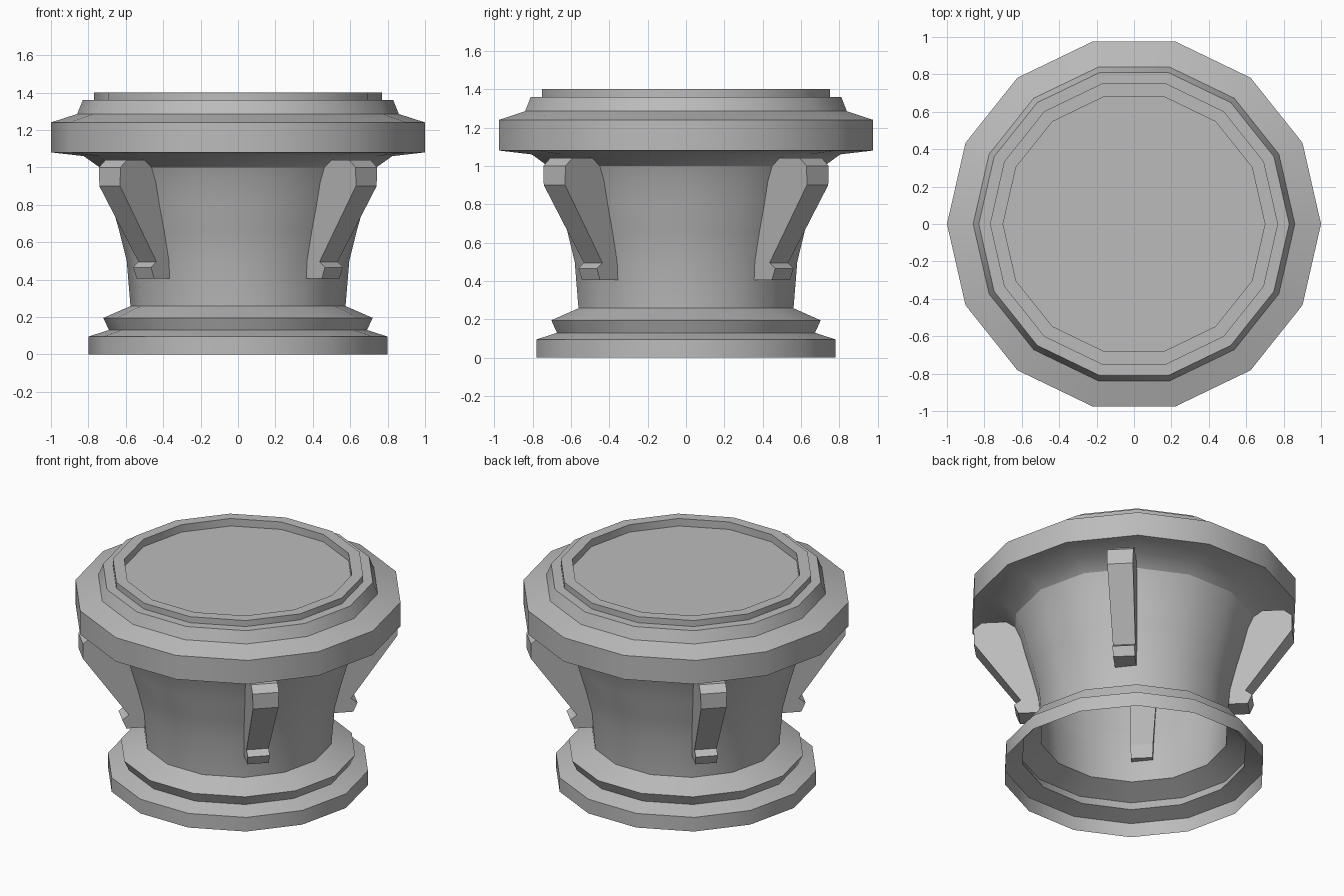
import bpy, bmesh, math
from mathutils import Vector

if "Cube" in bpy.data.objects:
    bpy.data.objects.remove(bpy.data.objects["Cube"])

SIDES = 14

stone = bpy.data.materials.new("grey stone")
stone.diffuse_color = (0.5, 0.5, 0.5, 1)
stone.use_nodes = True
stone.node_tree.nodes["Principled BSDF"].inputs["Base Color"].default_value = stone.diffuse_color


def finish(bm, name):
    bmesh.ops.recalc_face_normals(bm, faces=bm.faces)
    mesh = bpy.data.meshes.new(name)
    bm.to_mesh(mesh)
    bm.free()
    mesh.materials.append(stone)
    ob = bpy.data.objects.new(name, mesh)
    bpy.context.collection.objects.link(ob)
    bpy.ops.object.select_all(action='DESELECT')
    ob.select_set(True)
    bpy.context.view_layer.objects.active = ob
    return ob


def lathe(name, profile, cap=False):
    """Turn a (radius, height) profile into an open 14-sided shell."""
    bm = bmesh.new()
    rings = []
    for r, z in profile:
        rings.append([bm.verts.new((r * math.cos(2 * math.pi * i / SIDES),
                                    r * math.sin(2 * math.pi * i / SIDES), z))
                      for i in range(SIDES)])
    for a, b in zip(rings, rings[1:]):
        for i in range(SIDES):
            j = (i + 1) % SIDES
            bm.faces.new((a[i], a[j], b[j], b[i]))
    if cap:
        bm.faces.new(rings[-1])
    ob = finish(bm, name)
    bpy.ops.object.shade_smooth_by_angle(angle=math.radians(30))
    return ob


# Hollow pedestal: stepped foot, flared body, wide collar, rim and sunken top
lathe("pedestal_shell", [
    (0.80, 0.0), (0.80, 0.095), (0.69, 0.13), (0.72, 0.195), (0.575, 0.258),
    (0.595, 0.50), (0.635, 0.66), (0.675, 0.80), (0.705, 0.92), (0.74, 1.0),
    (0.825, 1.06), (1.0, 1.08), (1.0, 1.24), (0.86, 1.285), (0.83, 1.36),
    (0.77, 1.36), (0.77, 1.40), (0.70, 1.40), (0.70, 1.35)], cap=True)


# Bracket side profile (radius, height), with a small curled foot
BRACKET = [(0.97, 1.0), (0.92, 1.04), (0.73, 1.04), (0.66, 0.88),
           (0.54, 0.50), (0.54, 0.405), (0.70, 0.405), (0.725, 0.465),
           (0.685, 0.495), (0.97, 0.90)]


def bracket(name, angle):
    bm = bmesh.new()
    out = Vector((math.cos(angle), math.sin(angle), 0))
    across = Vector((-out.y, out.x, 0))
    loops = []
    for side in (-1, 1):
        loop = []
        for r, z in BRACKET:
            half = 0.066 + 0.015 * (z - 0.4) / 0.6    # slightly wider at the top
            loop.append(bm.verts.new(out * r + across * side * half + Vector((0, 0, z))))
        bm.faces.new(loop)
        loops.append(loop)
    n = len(BRACKET)
    for i in range(n):
        j = (i + 1) % n
        bm.faces.new((loops[0][i], loops[0][j], loops[1][j], loops[1][i]))
    return finish(bm, name)


# Four brackets on the diagonals
for k, label in enumerate(("back_right", "back_left", "front_left", "front_right")):
    bracket("bracket_" + label, math.radians(45 + 90 * k))
